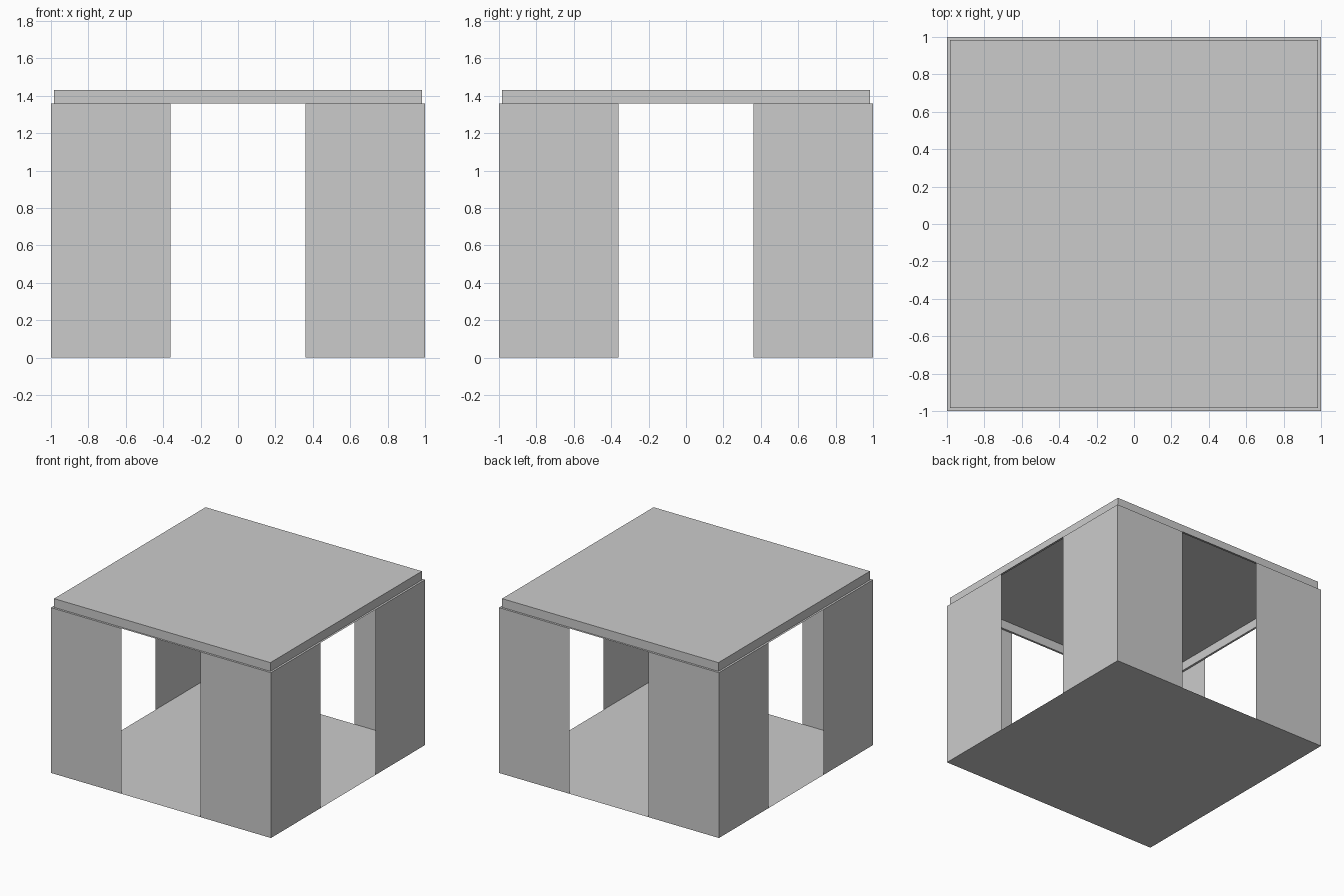
import bpy

if "Cube" in bpy.data.objects:
    bpy.data.objects.remove(bpy.data.objects["Cube"])

HALF = 1.0      # half width of the body
GAP = 0.36      # half width of each opening
WALL = 1.358    # wall height
ROOF = 0.983    # half width of the raised roof
TOP = 1.43      # overall height


def make(name, verts, faces):
    mesh = bpy.data.meshes.new(name)
    mesh.from_pydata(verts, [], faces)
    mesh.update()
    obj = bpy.data.objects.new(name, mesh)
    bpy.context.collection.objects.link(obj)
    return obj


def square(r, z):
    return [(-r, -r, z), (r, -r, z), (r, r, z), (-r, r, z)]


# Thin floor sheet
make("floor", square(HALF, 0), [(3, 2, 1, 0)])

# L-shaped thin wall at each corner
path = [(GAP, HALF), (HALF, HALF), (HALF, GAP)]
for side, sx in (("left", -1), ("right", 1)):
    for end, sy in (("front", -1), ("back", 1)):
        verts = [(x * sx, y * sy, z) for z in (0, WALL) for x, y in path]
        faces = [(0, 3, 4, 1), (1, 4, 5, 2)]
        if sx * sy > 0:
            faces = [f[::-1] for f in faces]
        make(f"corner_wall_{end}_{side}", verts, faces)

# Roof shell, open below: narrow ledge, short sides and flat top
rings = square(HALF, WALL) + square(ROOF, WALL) + square(ROOF, TOP)
faces = [(8, 9, 10, 11)]
for base in (0, 4):
    for i in range(4):
        j = (i + 1) % 4
        faces.append((base + i, base + j, base + 4 + j, base + 4 + i))
make("roof", rings, faces)

# Face the wall sheets outward
for obj in bpy.context.collection.objects:
    if obj.name.startswith("corner_wall"):
        for p in obj.data.polygons:
            if p.normal.dot(p.center.to_2d().to_3d()) < 0:
                p.flip()
        obj.data.update()
